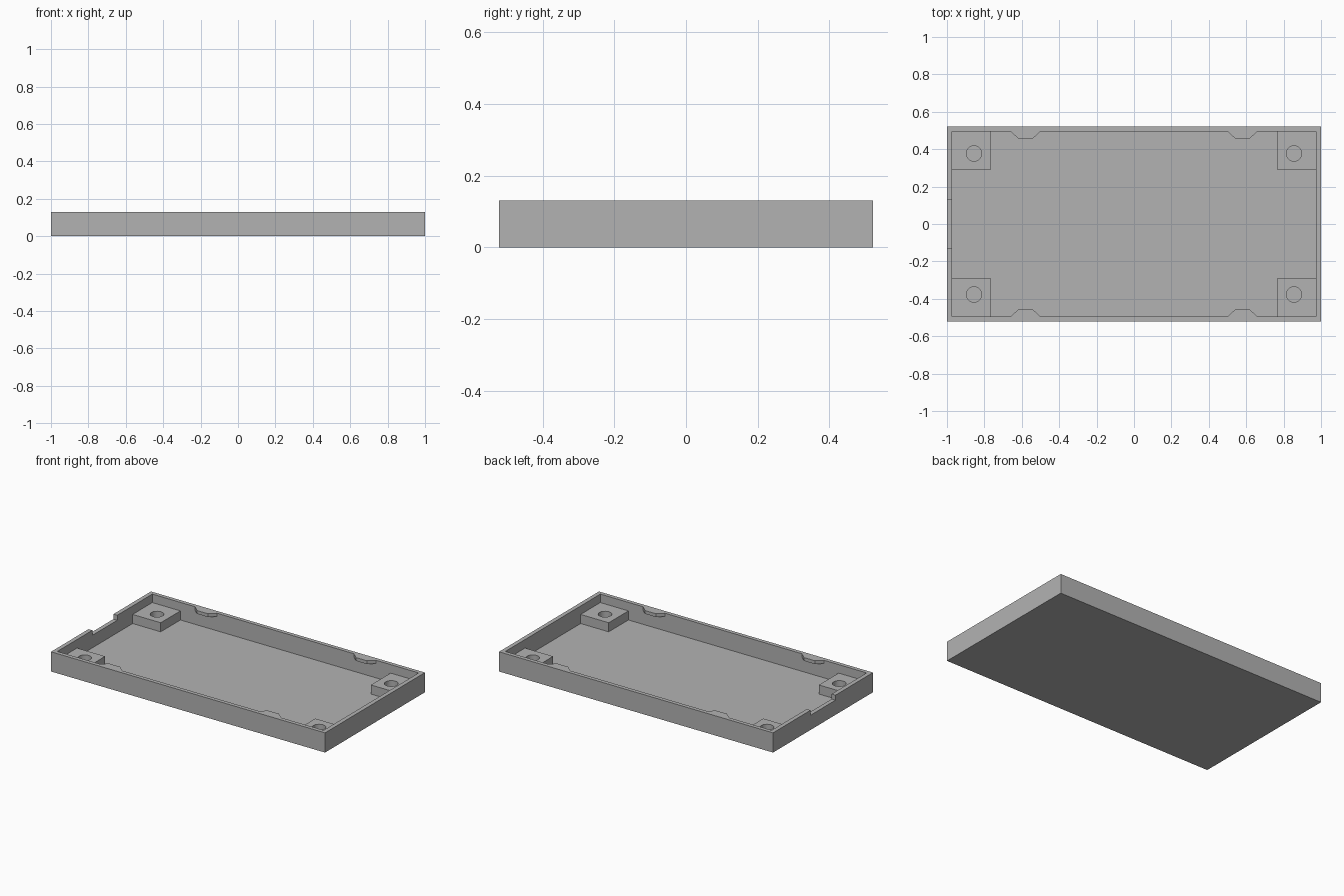
import bpy
import bmesh

if "Cube" in bpy.data.objects:
    bpy.data.objects.remove(bpy.data.objects["Cube"], do_unlink=True)

HX, HY, HEIGHT = 1.0, 0.521, 0.13      # outer half sizes and height
IX, IY, FLOOR = 0.972, 0.495, 0.014    # cavity half sizes and floor level
POST, POST_TOP = 0.205, 0.074
HOLE_X, HOLE_Y, HOLE_R = 0.855, 0.377, 0.041

grey = bpy.data.materials.new("plain_grey")
grey.use_nodes = True
colour = (0.45, 0.45, 0.45, 1)
grey.diffuse_color = colour
grey.node_tree.nodes["Principled BSDF"].inputs["Base Color"].default_value = colour


def prism(name, outline, z0, z1):
    """Extrude a flat outline from z0 to z1."""
    bm = bmesh.new()
    face = bm.faces.new([bm.verts.new((x, y, z0)) for x, y in outline])
    top = bmesh.ops.extrude_face_region(bm, geom=[face])["geom"]
    for v in top:
        if isinstance(v, bmesh.types.BMVert):
            v.co.z = z1
    bmesh.ops.recalc_face_normals(bm, faces=bm.faces)
    mesh = bpy.data.meshes.new(name)
    bm.to_mesh(mesh)
    bm.free()
    mesh.materials.append(grey)
    obj = bpy.data.objects.new(name, mesh)
    bpy.context.scene.collection.objects.link(obj)
    return obj


def rect(x0, x1, y0, y1):
    return [(x0, y0), (x1, y0), (x1, y1), (x0, y1)]


def cut(target, cutter):
    cutter.hide_render = True
    cutter.hide_viewport = True
    cutter.hide_set(True)
    mod = target.modifiers.new(cutter.name, "BOOLEAN")
    mod.operation = "DIFFERENCE"
    mod.solver = "EXACT"
    mod.object = cutter


def apply_cuts(obj):
    """Bake the cuts and remove the cutters."""
    cutters = [m.object for m in obj.modifiers]
    for c in cutters:
        c.hide_viewport = False
    bpy.context.view_layer.update()
    deps = bpy.context.evaluated_depsgraph_get()
    obj.data = bpy.data.meshes.new_from_object(obj.evaluated_get(deps))
    obj.modifiers.clear()
    for c in cutters:
        bpy.data.objects.remove(c, do_unlink=True)


# Open tray with a shallow notch in the -x wall
tray = prism("tray", rect(-HX, HX, -HY, HY), 0, HEIGHT)
cut(tray, prism("cavity_cutter", rect(-IX, IX, -IY, IY), FLOOR, HEIGHT + 0.1))
cut(tray, prism("notch_cutter", rect(-1.1, -0.9, -0.13, 0.13), HEIGHT - 0.033, HEIGHT + 0.1))
apply_cuts(tray)

for sy, yname in ((-1, "front"), (1, "back")):
    for sx, xname in ((-1, "right"), (1, "left")):
        tag = f"{yname}_{xname}"

        # Corner post with a screw hole
        post = prism("post_" + tag, rect(sx * IX, sx * (IX - POST), sy * IY, sy * (IY - POST)),
                     FLOOR, POST_TOP)
        bpy.ops.mesh.primitive_cylinder_add(vertices=32, radius=HOLE_R, depth=0.4,
                                            location=(sx * HOLE_X, sy * HOLE_Y, POST_TOP))
        hole = bpy.context.object
        hole.name = "hole_cutter_" + tag
        hole.data.materials.append(grey)
        cut(post, hole)
        apply_cuts(post)
        bpy.ops.object.select_all(action="DESELECT")
        post.select_set(True)
        bpy.context.view_layer.objects.active = post
        bpy.ops.object.shade_smooth_by_angle()

        # Tapered snap tab flush with the rim
        outline = [(0.50, IY), (0.54, 0.458), (0.62, 0.458), (0.66, IY)]
        prism("snap_tab_" + tag, [(sx * x, sy * y) for x, y in outline], HEIGHT - 0.022, HEIGHT)
